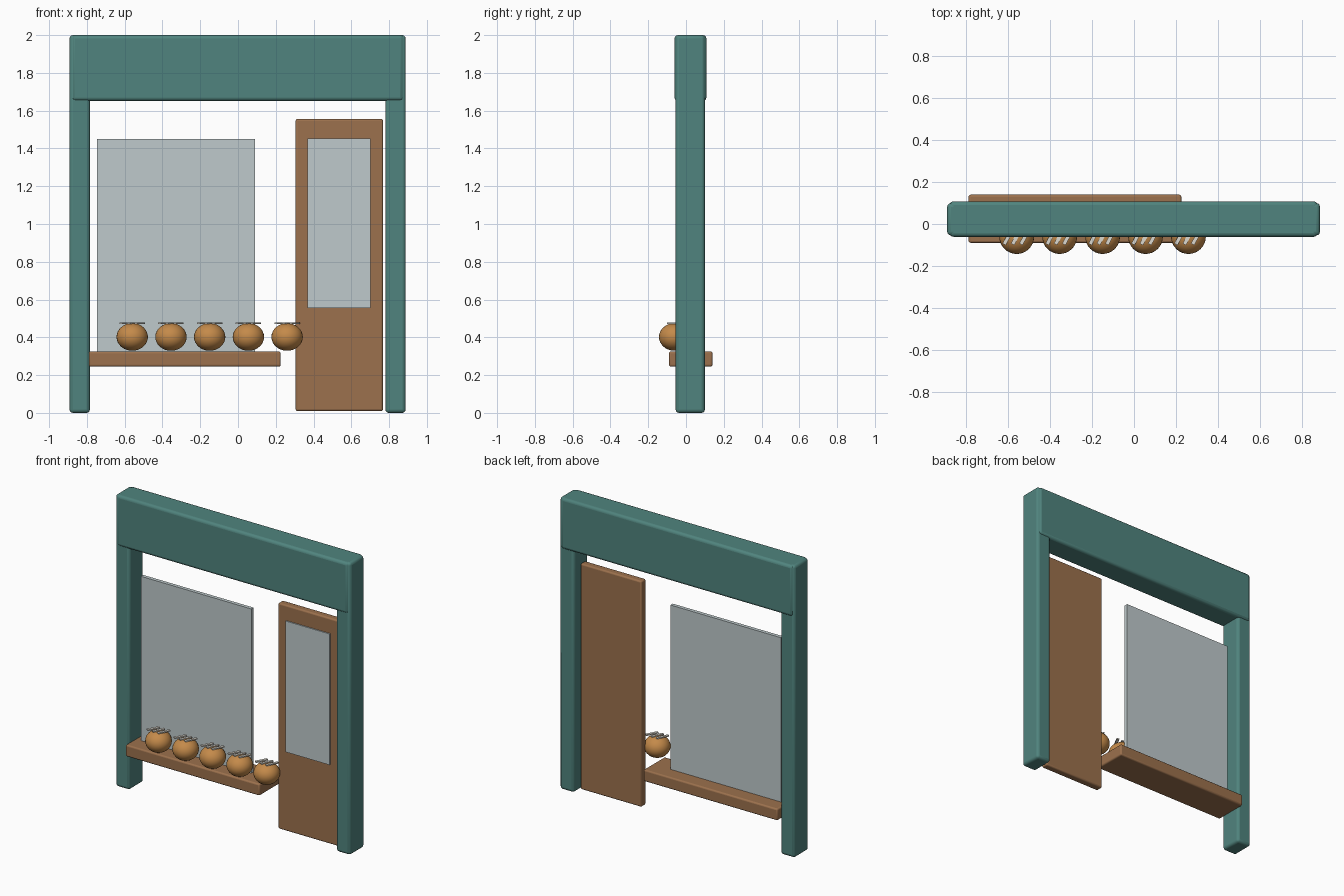
import bpy, math

if "Cube" in bpy.data.objects:
    bpy.data.objects.remove(bpy.data.objects["Cube"])


def srgb(r, g, b):
    f = lambda c: c / 12.92 if c <= 0.04045 else ((c + 0.055) / 1.055) ** 2.4
    return (f(r / 255), f(g / 255), f(b / 255), 1.0)


def material(name, *rgb):
    m = bpy.data.materials.new(name)
    m.diffuse_color = srgb(*rgb)
    m.use_nodes = True
    m.node_tree.nodes["Principled BSDF"].inputs["Base Color"].default_value = m.diffuse_color
    return m


TEAL = material("teal paint", 80, 132, 126)
WOOD = material("brown wood", 156, 113, 77)
GLASS = material("pale glass", 191, 202, 204)
CRUST = material("golden crust", 196, 138, 74)
FLOUR = material("pale flour", 222, 218, 208)


def box(name, x, y, z, mat, bevel=0.0):
    """Box spanning the given (low, high) ranges, with rounded edges."""
    bpy.ops.mesh.primitive_cube_add(
        size=1, location=[(a + b) / 2 for a, b in (x, y, z)])
    ob = bpy.context.object
    ob.name = name
    ob.scale = [b - a for a, b in (x, y, z)]
    bpy.ops.object.transform_apply(location=False, rotation=False, scale=True)
    ob.data.materials.append(mat)
    if bevel:
        mod = ob.modifiers.new("round edges", 'BEVEL')
        mod.width = bevel
        mod.segments = 3
        bpy.ops.object.shade_smooth_by_angle(angle=math.radians(40))
    return ob


# Frame: two posts and the sign board across the top
box("left_post", (-0.892, -0.784), (-0.055, 0.10), (0, 2.0), TEAL, 0.018)
box("right_post", (0.78, 0.888), (-0.055, 0.10), (0, 2.0), TEAL, 0.018)
box("header_board", (-0.88, 0.876), (-0.061, 0.108), (1.652, 2.0), TEAL, 0.018)

# Shop window and its shelf
box("window_pane", (-0.747, 0.09), (0.015, 0.04), (0.32, 1.45), GLASS)
box("window_shelf", (-0.79, 0.226), (-0.09, 0.14), (0.245, 0.325), WOOD, 0.01)

# Door with an inset-looking glass panel on its front
box("door", (0.305, 0.768), (-0.003, 0.048), (0.01, 1.556), WOOD, 0.01)
box("door_glass", (0.368, 0.702), (-0.011, 0.0), (0.555, 1.452), GLASS)

# Row of round loaves, each with three slanted scores on top
for i in range(5):
    cx, cy = -0.56 + 0.205 * i, -0.06
    bpy.ops.mesh.primitive_uv_sphere_add(
        segments=32, ring_count=16, radius=1, location=(cx, cy, 0.402))
    loaf = bpy.context.object
    loaf.name = f"loaf_{i + 1}"
    loaf.scale = (0.083, 0.083, 0.073)
    loaf.data.materials.append(CRUST)
    bpy.ops.object.shade_smooth()
    for j in (-1, 0, 1):
        sx = cx + 0.04 * j
        score = box(f"loaf_{i + 1}_score_{j + 2}", (sx - 0.009, sx + 0.009),
                    (cy - 0.042, cy + 0.042), (0.471, 0.479), FLOUR)
        score.rotation_euler.z = math.radians(-28)
